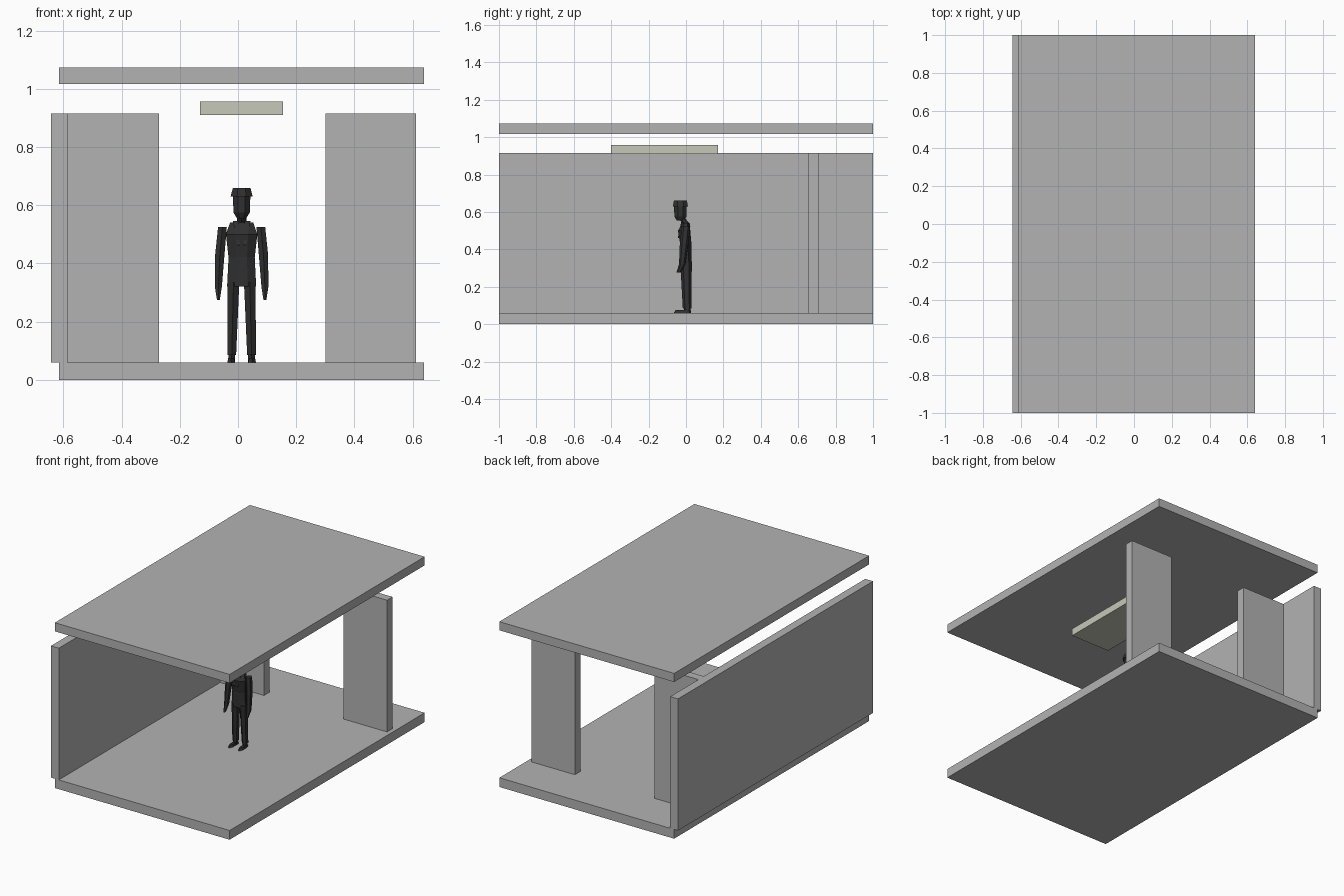
import bpy, bmesh
from math import cos, sin, pi
from mathutils import Vector

default_cube = bpy.data.objects.get("Cube")
if default_cube:
    bpy.data.objects.remove(default_cube, do_unlink=True)


def make_material(name, red, green, blue):
    material = bpy.data.materials.new(name)
    material.use_nodes = True
    colour = (red, green, blue, 1)
    material.diffuse_color = colour
    shader = material.node_tree.nodes["Principled BSDF"]
    shader.inputs["Base Color"].default_value = colour
    return material


grey = make_material("concrete grey", 0.45, 0.45, 0.45)
cream = make_material("pale cream", 0.56, 0.58, 0.48)
charcoal = make_material("charcoal", 0.03, 0.03, 0.03)


def finish(name, bm, material):
    bmesh.ops.recalc_face_normals(bm, faces=bm.faces)
    mesh = bpy.data.meshes.new(name)
    bm.to_mesh(mesh)
    bm.free()
    mesh.materials.append(material)
    part = bpy.data.objects.new(name, mesh)
    bpy.context.collection.objects.link(part)
    return part


def box(name, x_range, y_range, z_range, material=grey):
    """Box spanning a (low, high) range on each axis."""
    bm = bmesh.new()
    bmesh.ops.create_cube(bm, size=1)
    for vert in bm.verts:
        for axis, (low, high) in enumerate((x_range, y_range, z_range)):
            vert.co[axis] = low if vert.co[axis] < 0 else high
    return finish(name, bm, material)


def taper(name, bottom, top, bottom_half, top_half, sides=6):
    """Faceted solid between two centres, with half width and depth at each end."""
    bm = bmesh.new()
    corner = 1 / cos(pi / sides)
    rings = []
    for centre, (width, depth) in ((bottom, bottom_half), (top, top_half)):
        ring = []
        for step in range(sides):
            angle = 2 * pi * (step + 0.5) / sides
            offset = Vector((width * cos(angle), depth * sin(angle), 0))
            ring.append(bm.verts.new(Vector(centre) + offset * corner))
        rings.append(ring)
    lower, upper = rings
    for step in range(sides):
        after = (step + 1) % sides
        bm.faces.new((lower[step], lower[after], upper[after], upper[step]))
    bm.faces.new(lower)
    bm.faces.new(upper)
    return finish(name, bm, charcoal)


# Room shell
thickness = 0.056
floor_top = 0.06
wall_top = 0.915
roof_base = 1.017
slab_x = (-0.615, 0.64)
wall_outer = -0.643
wall_inner = wall_outer + thickness
full_length = (-1, 1)
wall_height = (floor_top, wall_top)
partition_y = (0.655, 0.655 + thickness)

box("floor", slab_x, full_length, (0, floor_top))
box("roof", slab_x, full_length, (roof_base, roof_base + thickness))
box("side_wall", (wall_outer, wall_inner), full_length, wall_height)
box("right_partition", (wall_inner, -0.272), partition_y, wall_height)
box("left_partition", (0.3, 0.612), partition_y, wall_height)
box("ceiling_lamp", (-0.13, 0.155), (-0.4, 0.17), (0.91, 0.957), cream)

# Figure: jacket, shoulders, neck, head and hair on one upright axis
middle = 0.0125
waist = (middle, 0, 0.42)
chest = (middle, -0.01, 0.5)
collar = (middle, 0, 0.54)
chin = (middle, -0.03, 0.555)
cheek = (middle, -0.03, 0.575)
brow = (middle, -0.03, 0.63)
crown = (middle, -0.03, 0.66)
waist_half = (0.045, 0.03)
chest_half = (0.054, 0.033)
cheek_half = (0.028, 0.032)
hair_half = (0.038, 0.04)

taper("jacket_skirt", (middle, 0, 0.32), waist, (0.05, 0.03), waist_half, sides=8)
taper("jacket_body", waist, chest, waist_half, chest_half, sides=8)
taper("shoulders", chest, collar, chest_half, (0.04, 0.02), sides=8)
taper("neck", collar, cheek, (0.017, 0.015), (0.015, 0.015))
taper("jaw", chin, cheek, (0.016, 0.02), cheek_half, sides=8)
taper("face", cheek, brow, cheek_half, (0.03, 0.034), sides=8)
taper("hair", brow, crown, hair_half, (0.03, 0.035), sides=8)

# Limbs, shoes and lapels, one set on each side of the axis
for side, sign in (("right", -1), ("left", 1)):

    def beside(distance, y, z):
        return (middle + sign * distance, y, z)

    shoulder = beside(0.066, 0, 0.525)
    elbow = beside(0.075, -0.01, 0.43)
    wrist = beside(0.08, -0.02, 0.32)
    fingertip = beside(0.08, -0.04, 0.275)
    hip = beside(0.028, 0, 0.335)
    ankle = beside(0.034, 0.006, 0.085)
    heel = beside(0.034, 0.01, floor_top)
    sole = beside(0.036, -0.02, floor_top)
    instep = beside(0.036, -0.015, 0.075)
    elbow_half = (0.016, 0.02)
    wrist_half = (0.012, 0.015)

    taper(side + "_upper_arm", elbow, shoulder, elbow_half, (0.015, 0.02))
    taper(side + "_forearm", wrist, elbow, wrist_half, elbow_half)
    taper(side + "_hand", fingertip, wrist, (0.005, 0.01), wrist_half)
    taper(side + "_trouser_leg", ankle, hip, (0.015, 0.02), (0.02, 0.027))
    taper(side + "_shoe_heel", heel, ankle, wrist_half, wrist_half)
    taper(side + "_shoe_toe", sole, instep, (0.013, 0.04), (0.01, 0.035))
    taper(side + "_lapel", beside(0.01, -0.04, 0.46), beside(0.02, -0.02, 0.545),
          (0.004, 0.004), (0.01, 0.006), sides=4)
